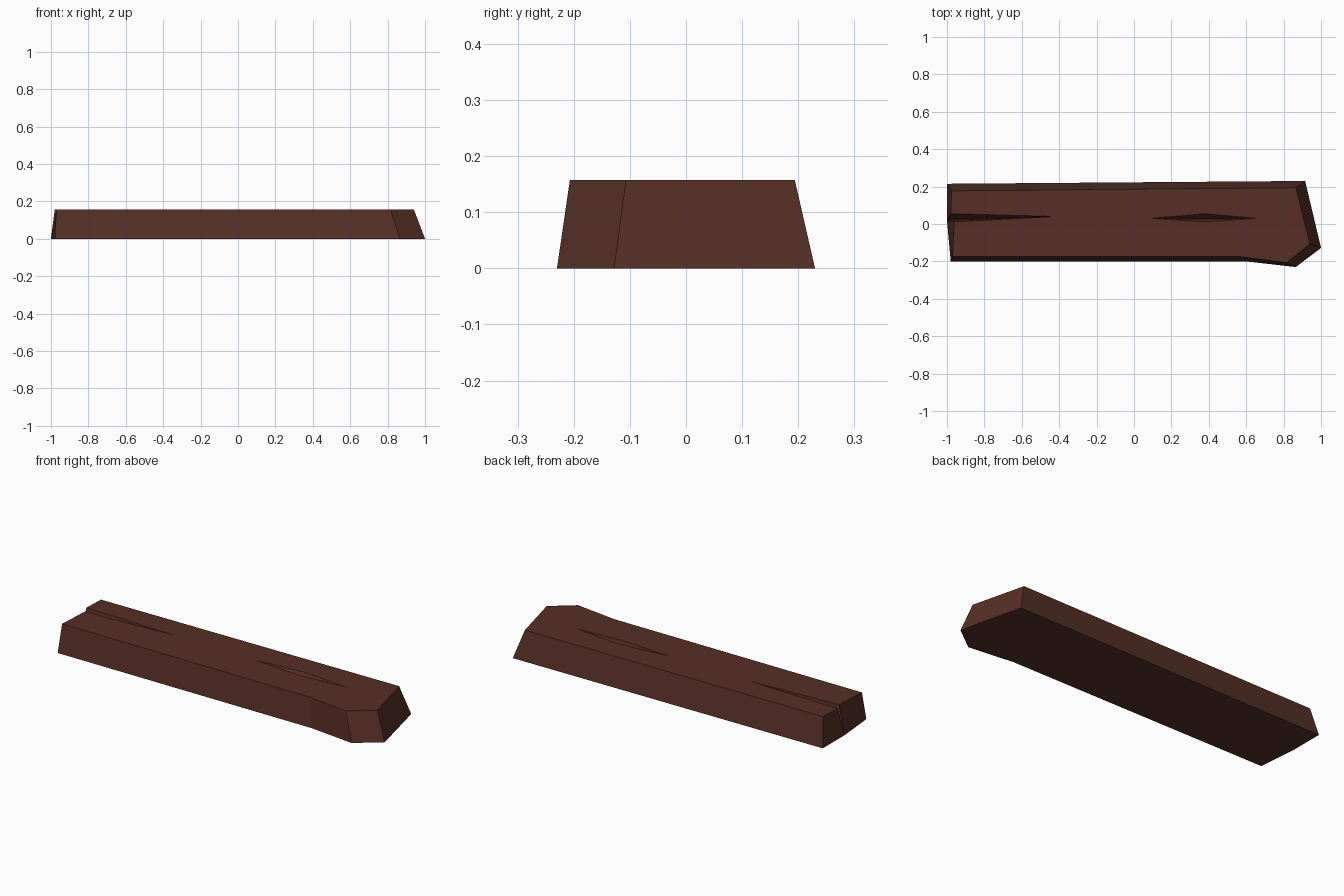
import bpy, bmesh

if "Cube" in bpy.data.objects:
    bpy.data.objects.remove(bpy.data.objects["Cube"])

H = 0.157  # plank thickness

wood = bpy.data.materials.new("dark_brown_wood")
wood.diffuse_color = (0.092, 0.028, 0.018, 1)
wood.use_nodes = True
wood.node_tree.nodes["Principled BSDF"].inputs["Base Color"].default_value = wood.diffuse_color

bm = bmesh.new()


def verts(points, z):
    return [bm.verts.new((x, y, z)) for x, y in points]


# Wider bottom outline, starting at the back left corner, counter-clockwise
b = verts([(-1, .215), (-1, .02), (-.98, -.2), (.6, -.2),
           (.865, -.23), (1, -.128), (.915, .23)], 0)
# Top outline, with its left end split open by the end crack
t = verts([(-.975, .177), (-.96, .012), (-.97, -.175), (.57, -.175),
           (.815, -.207), (.94, -.107), (.865, .194)], H)
split, tip = verts([(-.98, .055), (-.42, .04)], H)
# Diamond crack in the top
west, north, east, south = verts([(.09, .03), (.38, .055), (.655, .03), (.38, .012)], H)
deep = bm.verts.new((.38, .026, H - .05))

# Bottom and sides
bm.faces.new(b[::-1])
bm.faces.new((b[0], b[1], split, t[0]))
for i in range(1, 7):
    j = (i + 1) % 7
    bm.faces.new((b[i], b[j], t[j], t[i]))

# Top, in two halves along the cracks
bm.faces.new((t[0], split, tip, west, north, east, t[5], t[6]))
bm.faces.new((t[1], t[2], t[3], t[4], t[5], east, south, west, tip))

# Walls of the end crack
bm.faces.new((b[1], tip, split))
bm.faces.new((b[1], t[1], tip))

# Walls of the diamond crack
rim = [west, south, east, north]
for i in range(4):
    bm.faces.new((rim[i], rim[(i + 1) % 4], deep))

bmesh.ops.recalc_face_normals(bm, faces=bm.faces)
mesh = bpy.data.meshes.new("wooden_plank")
bm.to_mesh(mesh)
bm.free()
mesh.materials.append(wood)
bpy.context.collection.objects.link(bpy.data.objects.new("wooden_plank", mesh))
